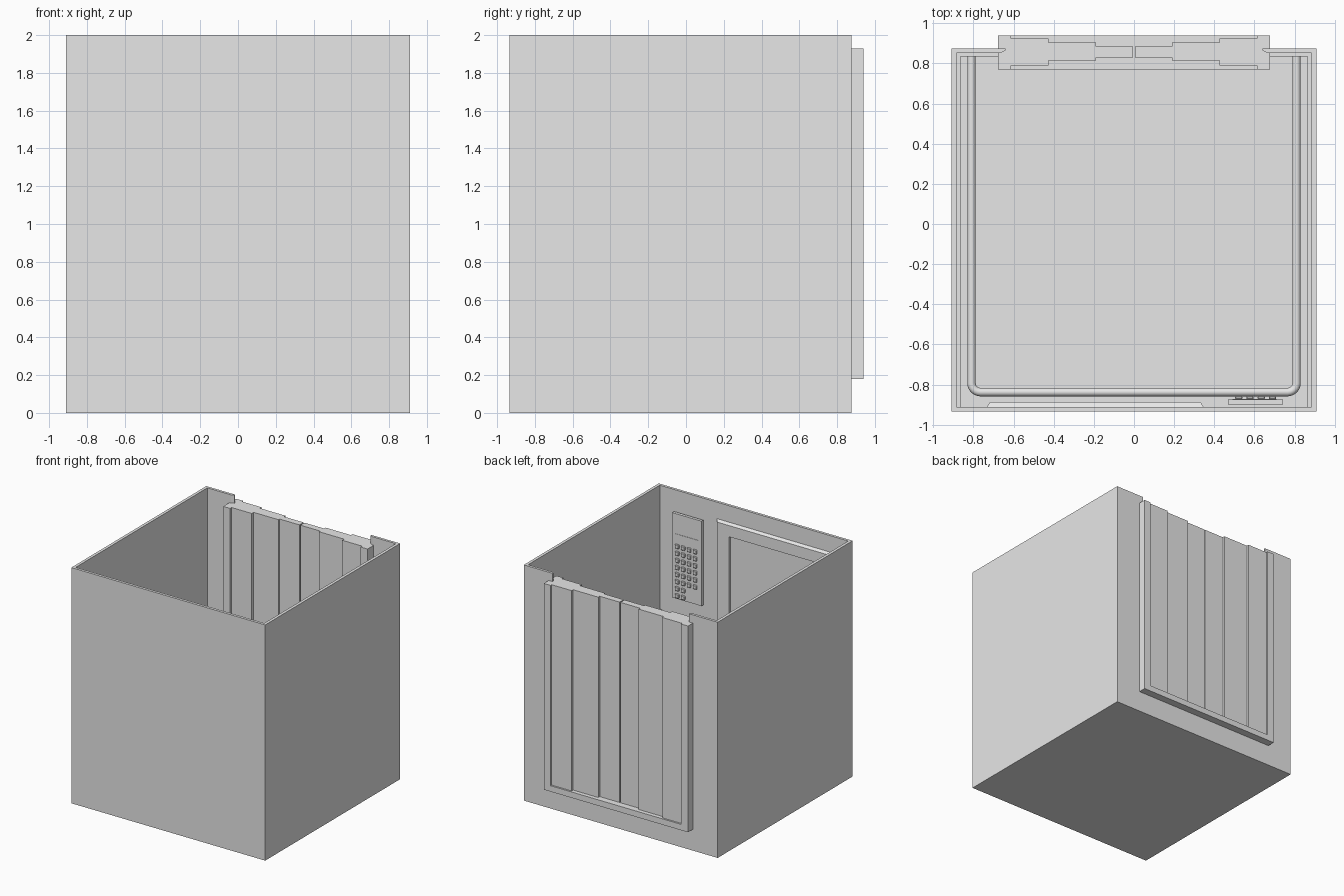
import bpy, bmesh, math
from mathutils import Vector

cube = bpy.data.objects.get("Cube")
if cube:
    bpy.data.objects.remove(cube, do_unlink=True)

grey = bpy.data.materials.new("light_grey")
grey.use_nodes = True
grey.diffuse_color = (0.8, 0.8, 0.8, 1)
grey.node_tree.nodes["Principled BSDF"].inputs["Base Color"].default_value = (0.8, 0.8, 0.8, 1)


def finish(name, bm):
    bmesh.ops.recalc_face_normals(bm, faces=bm.faces)
    mesh = bpy.data.meshes.new(name)
    bm.to_mesh(mesh)
    bm.free()
    mesh.materials.append(grey)
    obj = bpy.data.objects.new(name, mesh)
    bpy.context.collection.objects.link(obj)
    return obj


def prism(name, outline, z0, z1):
    """Extrude a plan outline upwards."""
    bm = bmesh.new()
    face = bm.faces.new([bm.verts.new((x, y, z0)) for x, y in outline])
    top = bmesh.ops.extrude_face_region(bm, geom=[face])["geom"]
    bmesh.ops.translate(bm, vec=(0, 0, z1 - z0),
                        verts=[v for v in top if isinstance(v, bmesh.types.BMVert)])
    return finish(name, bm)


def box(name, x0, x1, y0, y1, z0, z1):
    return prism(name, [(x0, y0), (x1, y0), (x1, y1), (x0, y1)], z0, z1)


def cut(target, cutter):
    mod = target.modifiers.new("cut", "BOOLEAN")
    mod.operation = "DIFFERENCE"
    mod.solver = "EXACT"
    mod.object = cutter
    bpy.ops.object.select_all(action="DESELECT")
    bpy.context.view_layer.objects.active = target
    target.select_set(True)
    bpy.ops.object.modifier_apply(modifier=mod.name)
    bpy.data.objects.remove(cutter, do_unlink=True)


FLOOR, TOP, DOOR_TOP = 0.18, 2.0, 1.93
WALL_X, WALL_BACK, WALL_FRONT = 0.885, 0.853, -0.912

# Open-topped cabin with a doorway in the back wall
cabin = box("cabin_shell", -0.91, 0.91, -0.935, 0.875, 0, TOP)
cut(cabin, box("room_cutter", -WALL_X, WALL_X, WALL_FRONT, WALL_BACK, FLOOR, 3))
cut(cabin, prism("doorway_cutter",
                 [(-0.665, 0.8), (0.665, 0.8), (0.665, 0.853), (0.64, 0.865),
                  (0.64, 1), (-0.64, 1), (-0.64, 0.865), (-0.665, 0.853)], FLOOR, 3))

# Lower wall panels, door jambs and sliding door leaves on both sides
for side, s in (("right", -1), ("left", 1)):
    outline = [(WALL_X, WALL_FRONT), (WALL_X, WALL_BACK), (0.67, WALL_BACK),
               (0.67, 0.835), (0.865, 0.835), (0.865, WALL_FRONT)]
    prism(side + "_lower_panel", [(s * x, y) for x, y in outline], FLOOR, 0.95)
    box(side + "_door_jamb", *sorted((s * 0.613, s * 0.677)), 0.77, 0.94, FLOOR, DOOR_TOP)
    leaves = [("outer", 0.613, 0.425, 0.79, 0.925),
              ("middle", 0.425, 0.19, 0.815, 0.905),
              ("inner", 0.19, 0.004, 0.83, 0.885)]
    for label, a, b, y0, y1 in leaves:
        box(f"{side}_{label}_door_leaf", *sorted((s * a, s * b)), y0, y1, 0.23, DOOR_TOP)
box("door_sill", -0.613, 0.613, 0.77, 0.94, FLOOR, 0.23)

# Framed mirror: chamfered border with a recessed glass face
bm = bmesh.new()
cx, cz = -0.193, 1.42


def ring(half_w, half_h, y):
    return [bm.verts.new((cx + i * half_w, y, cz + k * half_h))
            for i, k in ((-1, -1), (1, -1), (1, 1), (-1, 1))]


rings = [ring(0.54, 0.44, WALL_FRONT), ring(0.525, 0.425, -0.888),
         ring(0.413, 0.33, -0.888), ring(0.413, 0.33, -0.908)]
for a, b in zip(rings, rings[1:]):
    for i in range(4):
        j = (i + 1) % 4
        bm.faces.new((a[i], a[j], b[j], b[i]))
bm.faces.new(rings[-1])
bm.faces.new(list(reversed(rings[0])))
finish("wall_mirror", bm)

# Control panel with its display strip and buttons
box("control_panel", 0.468, 0.742, -0.9, -0.875, 1.10, 1.82)
box("display_strip", 0.49, 0.71, -0.875, -0.872, 1.64, 1.65)
for col in range(4):
    for row in range(8 if col < 2 else 6):
        x, z = 0.69 - col * 0.056, 1.55 - row * 0.06
        button = box("floor_button", x - 0.018, x + 0.018, -0.875, -0.858, z - 0.018, z + 0.018)
        bevel = button.modifiers.new("soft_edges", "BEVEL")
        bevel.width = 0.005

# Handrail running round three walls
path = [Vector((-0.81, 0.835, 0.88))]
for corner, start in ((-0.765, math.pi), (0.765, 1.5 * math.pi)):
    for i in range(7):
        a = start + i * math.pi / 12
        path.append(Vector((corner + 0.045 * math.cos(a), -0.793 + 0.045 * math.sin(a), 0.88)))
path.append(Vector((0.81, 0.835, 0.88)))
curve = bpy.data.curves.new("handrail", "CURVE")
curve.dimensions = "3D"
curve.bevel_depth = 0.021
curve.bevel_resolution = 4
curve.use_fill_caps = True
spline = curve.splines.new("POLY")
spline.points.add(len(path) - 1)
for point, co in zip(spline.points, path):
    point.co = (*co, 1)
curve.materials.append(grey)
rail = bpy.data.objects.new("handrail", curve)
bpy.context.collection.objects.link(rail)
bpy.ops.object.select_all(action="DESELECT")
rail.select_set(True)
bpy.context.view_layer.objects.active = rail
bpy.ops.object.convert(target="MESH")
bpy.ops.object.shade_smooth_by_angle(angle=math.radians(40))
